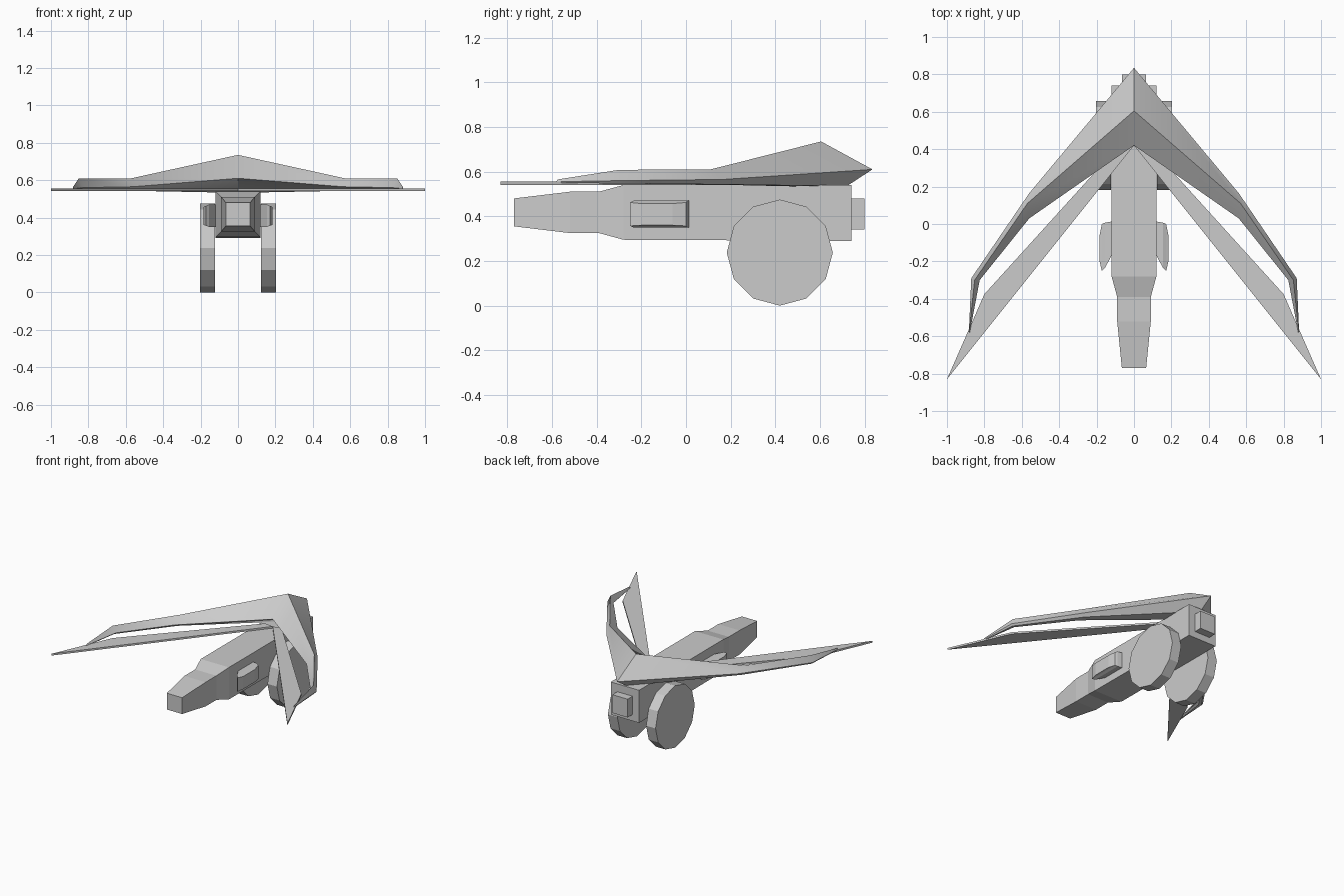
import bpy, bmesh
from math import pi, radians

if "Cube" in bpy.data.objects:
    bpy.data.objects.remove(bpy.data.objects["Cube"])


def finish(name, bm, smooth=None):
    bmesh.ops.remove_doubles(bm, verts=bm.verts, dist=0.0005)
    bmesh.ops.recalc_face_normals(bm, faces=bm.faces)
    me = bpy.data.meshes.new(name)
    bm.to_mesh(me)
    bm.free()
    ob = bpy.data.objects.new(name, me)
    bpy.context.collection.objects.link(ob)
    if smooth:
        bpy.ops.object.select_all(action='DESELECT')
        ob.select_set(True)
        bpy.context.view_layer.objects.active = ob
        bpy.ops.object.shade_smooth_by_angle(angle=radians(smooth))
    return ob


def loft(name, rings, smooth=None):
    """Skin a series of equal-sized rings and cap both ends."""
    bm = bmesh.new()
    vs = [[bm.verts.new(p) for p in r] for r in rings]
    n = len(rings[0])
    for a, b in zip(vs, vs[1:]):
        for i in range(n):
            j = (i + 1) % n
            bm.faces.new((a[i], a[j], b[j], b[i]))
    bm.faces.new(vs[0])
    bm.faces.new(vs[-1])
    return finish(name, bm, smooth)


def rect_y(y, hw, z0, z1):
    return [(-hw, y, z0), (hw, y, z0), (hw, y, z1), (-hw, y, z1)]


def rect_x(x, y0, y1, z0, z1):
    return [(x, y0, z0), (x, y1, z0), (x, y1, z1), (x, y0, z1)]


def flip(ring, s):
    return [(s * x, y, z) for x, y, z in ring]


# Main stock, tapering in steps toward the front
loft("stock", [rect_y(0.74, 0.12, 0.29, 0.54), rect_y(-0.28, 0.12, 0.295, 0.54),
               rect_y(-0.39, 0.09, 0.325, 0.51), rect_y(-0.52, 0.09, 0.325, 0.51),
               rect_y(-0.77, 0.065, 0.355, 0.48)])

# Small block on the rear face
loft("rear_block", [rect_y(0.73, 0.065, 0.34, 0.48), rect_y(0.80, 0.065, 0.34, 0.48)])

# Bow: centre section, then elbow, outer limb and tip mirrored on both sides
centre = [(0, 0.835, 0.61), (0, 0.605, 0.735), (0, 0.42, 0.61), (0, 0.58, 0.532), (0, 0.72, 0.535)]
limb = [
    [(0.56, 0.165, 0.565), (0.57, 0.11, 0.61), (0.56, 0.03, 0.565), (0.56, 0.07, 0.543), (0.56, 0.13, 0.543)],
    [(0.87, -0.29, 0.56), (0.852, -0.30, 0.608), (0.825, -0.30, 0.56), (0.84, -0.30, 0.547), (0.86, -0.295, 0.547)],
    [(0.883, -0.58, 0.555), (0.881, -0.575, 0.565), (0.878, -0.58, 0.555), (0.879, -0.58, 0.55), (0.882, -0.58, 0.55)],
]
loft("bow", [flip(r, -1) for r in reversed(limb)] + [centre] + limb, smooth=40)

# Parts repeated left and right
outline = [(0.0, 0.42), (0.07, 0.43), (0.80, -0.375), (1.0, -0.83)]
for s, side in ((-1, "left"), (1, "right")):
    # Thin flat blade trailing from the bow centre
    loft("blade_" + side, [[(s * x, y, z) for x, y in outline] for z in (0.541, 0.555)])

    # Chamfered side grip
    rings = [rect_x(0.11, -0.15, 0.015, 0.35, 0.47), rect_x(0.155, -0.235, 0.007, 0.35, 0.47),
             rect_x(0.172, -0.25, 0.0, 0.357, 0.462), rect_x(0.184, -0.20, -0.06, 0.36, 0.457)]
    loft("side_grip_" + side, [flip(r, s) for r in rings])

    # Twelve-sided wheel
    bpy.ops.mesh.primitive_cylinder_add(vertices=12, radius=0.2375, depth=0.08,
                                        location=(s * 0.162, 0.42, 0.2375),
                                        rotation=(0, pi / 2, 0))
    bpy.context.object.name = "wheel_" + side
